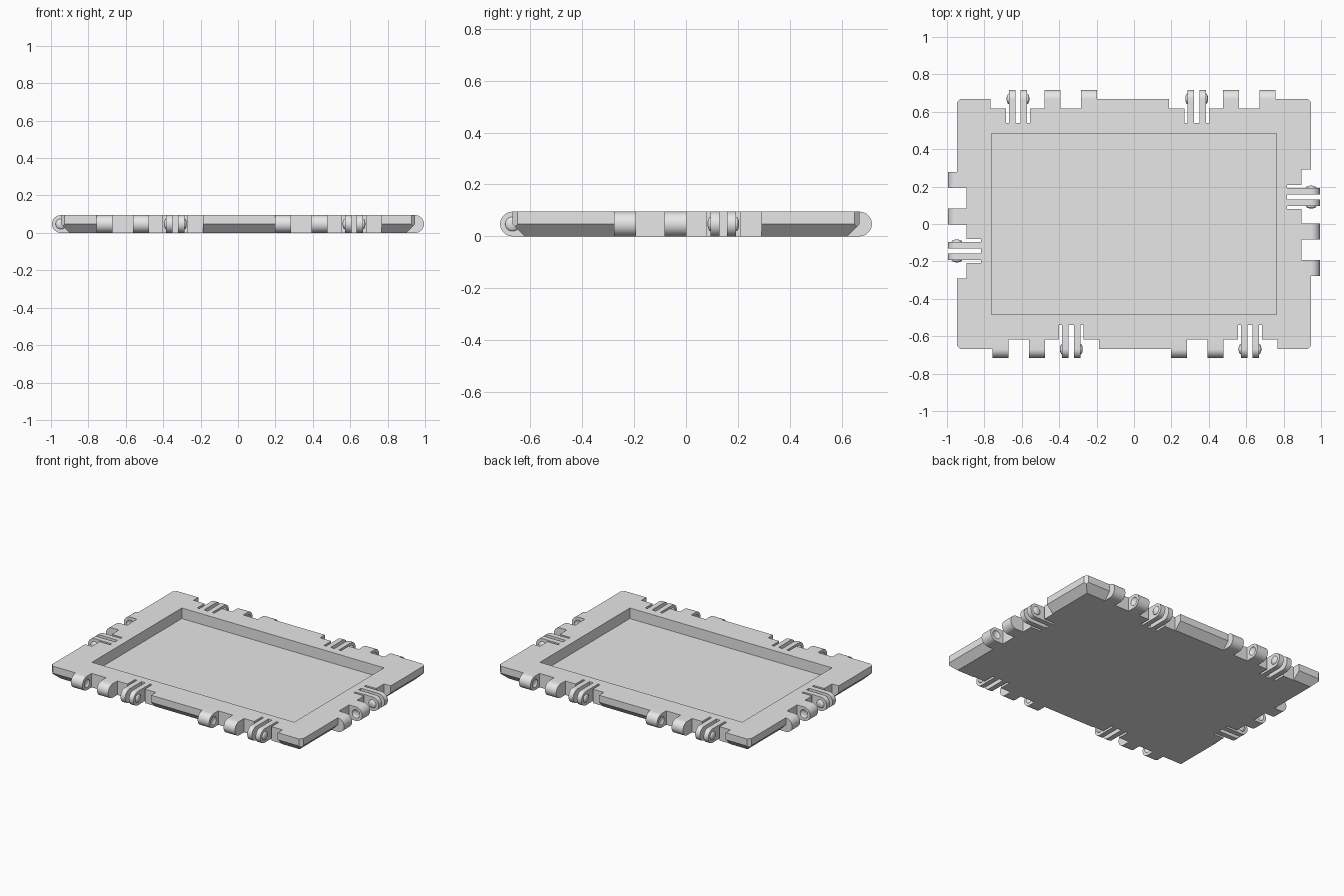
import bpy, bmesh, math
from mathutils import Matrix, Vector

if "Cube" in bpy.data.objects:
    bpy.data.objects.remove(bpy.data.objects["Cube"], do_unlink=True)

HX, HY, H = 0.947, 0.669, 0.095   # tile half sizes and thickness
BEVEL, CORNER = 0.047, 0.02       # underside bevel, clipped corner
RECESS, SLOT = 0.051, 0.13        # depths cut in from the tile edge
R = H / 2                         # hinge radius
KNUCKLES = [(0.142, 0.227), (0.336, 0.422)]
PRONG_IN, PRONG_OUT, SLOT_OUT = 0.014, 0.049, 0.065

grey = bpy.data.materials.new("plain_grey")
grey.use_nodes = True
grey.diffuse_color = (0.8, 0.8, 0.8, 1)
grey.node_tree.nodes["Principled BSDF"].inputs["Base Color"].default_value = (0.8, 0.8, 0.8, 1)


def make(name, bm):
    bmesh.ops.recalc_face_normals(bm, faces=bm.faces)
    mesh = bpy.data.meshes.new(name)
    bm.to_mesh(mesh)
    bm.free()
    mesh.materials.append(grey)
    obj = bpy.data.objects.new(name, mesh)
    bpy.context.collection.objects.link(obj)
    return obj


def add_box(bm, lo, hi, frame=Matrix()):
    lo, hi = Vector(lo), Vector(hi)
    m = frame @ Matrix.Translation((lo + hi) / 2) @ Matrix.Diagonal((*(hi - lo), 1))
    bmesh.ops.create_cube(bm, size=1, matrix=m)


def add_lug(bm, u0, u1, edge, frame):
    """Round-nosed block running from the recess wall out to the hinge nose."""
    back = edge - RECESS
    arc = [(edge + R * math.cos(a), R + R * math.sin(a))
           for a in (math.pi * (i / 24 - 0.5) for i in range(25))]
    ring = [(back, 0)] + arc + [(back, H)]
    face = bm.faces.new([bm.verts.new(frame @ Vector((u0, v, z))) for v, z in ring])
    out = bmesh.ops.extrude_face_region(bm, geom=[face])["geom"]
    shift = frame.to_3x3() @ Vector((u1 - u0, 0, 0))
    bmesh.ops.translate(bm, vec=shift, verts=[g for g in out if isinstance(g, bmesh.types.BMVert)])


def add_dome(bm, u, edge, frame):
    m = frame @ Matrix.Translation((u, edge, R)) @ Matrix.Diagonal((0.012, 0.028, 0.028, 1))
    m = m @ Matrix.Rotation(math.pi / 2, 4, 'Y')
    bmesh.ops.create_uvsphere(bm, u_segments=24, v_segments=16, radius=1, matrix=m)


def cut(obj, cutter):
    cutter.hide_render = True
    mod = obj.modifiers.new("cut", 'BOOLEAN')
    mod.operation, mod.solver, mod.object = 'DIFFERENCE', 'EXACT', cutter
    dg = bpy.context.evaluated_depsgraph_get()
    mesh = bpy.data.meshes.new_from_object(obj.evaluated_get(dg))
    obj.modifiers.clear()
    obj.data = mesh
    bpy.data.objects.remove(cutter, do_unlink=True)


def smooth(obj):
    bpy.ops.object.select_all(action='DESELECT')
    obj.select_set(True)
    bpy.context.view_layer.objects.active = obj
    bpy.ops.object.shade_smooth_by_angle(angle=math.radians(35))


# Tile body: bevelled underside and clipped corners
bm = bmesh.new()
for sx in (-1, 1):
    for sy in (-1, 1):
        half = CORNER / 2
        for dx, dy, z in ((CORNER, 0, H), (0, CORNER, H), (CORNER, 0, BEVEL), (0, CORNER, BEVEL),
                          (half, half, BEVEL - half), (BEVEL, BEVEL, 0)):
            bm.verts.new((sx * (HX - dx), sy * (HY - dy), z))
bmesh.ops.convex_hull(bm, input=bm.verts)
bmesh.ops.dissolve_limit(bm, angle_limit=0.01, verts=bm.verts, edges=bm.edges)
body = make("tray_body", bm)

# Hinge stations: two on each long side, one on each short side
stations = []
for turn in (0, math.pi):
    for angle, along, edge in ((0, -0.62, HY), (0, 0.335, HY), (-math.pi / 2, -0.144, HX)):
        frame = Matrix.Rotation(turn + angle, 4, 'Z') @ Matrix.Translation((along, 0, 0))
        stations.append((frame, edge))

# Pocket, edge recesses and clip slots
recesses, slots = bmesh.new(), bmesh.new()
add_box(recesses, (-0.762, -0.484, 0.023), (0.762, 0.484, 0.2))
for frame, edge in stations:
    add_box(recesses, (-0.148, edge - RECESS, -0.1), (0.422, edge + 0.1, 0.2), frame)
    for a, b in ((-SLOT_OUT, -PRONG_OUT), (-PRONG_IN, PRONG_IN), (PRONG_OUT, SLOT_OUT)):
        add_box(slots, (a, edge - SLOT, -0.1), (b, edge, 0.2), frame)
cut(body, make("recess_cutter", recesses))
cut(body, make("slot_cutter", slots))

# Knuckles with sockets, and spring prongs with domes
for i, (frame, edge) in enumerate(stations, 1):
    knuckles, sockets, prongs, domes = (bmesh.new() for _ in range(4))
    for u0, u1 in KNUCKLES:
        add_lug(knuckles, u0, u1, edge, frame)
    for u in (KNUCKLES[0][1], KNUCKLES[1][0]):
        add_dome(sockets, u, edge, frame)
    for s in (-1, 1):
        add_lug(prongs, s * PRONG_IN, s * PRONG_OUT, edge, frame)
        add_dome(domes, s * PRONG_OUT, edge, frame)
    knuckle_obj = make(f"hinge_knuckles_{i}", knuckles)
    cut(knuckle_obj, make("socket_cutter", sockets))
    for obj in (knuckle_obj, make(f"clip_prongs_{i}", prongs), make(f"clip_domes_{i}", domes)):
        smooth(obj)
